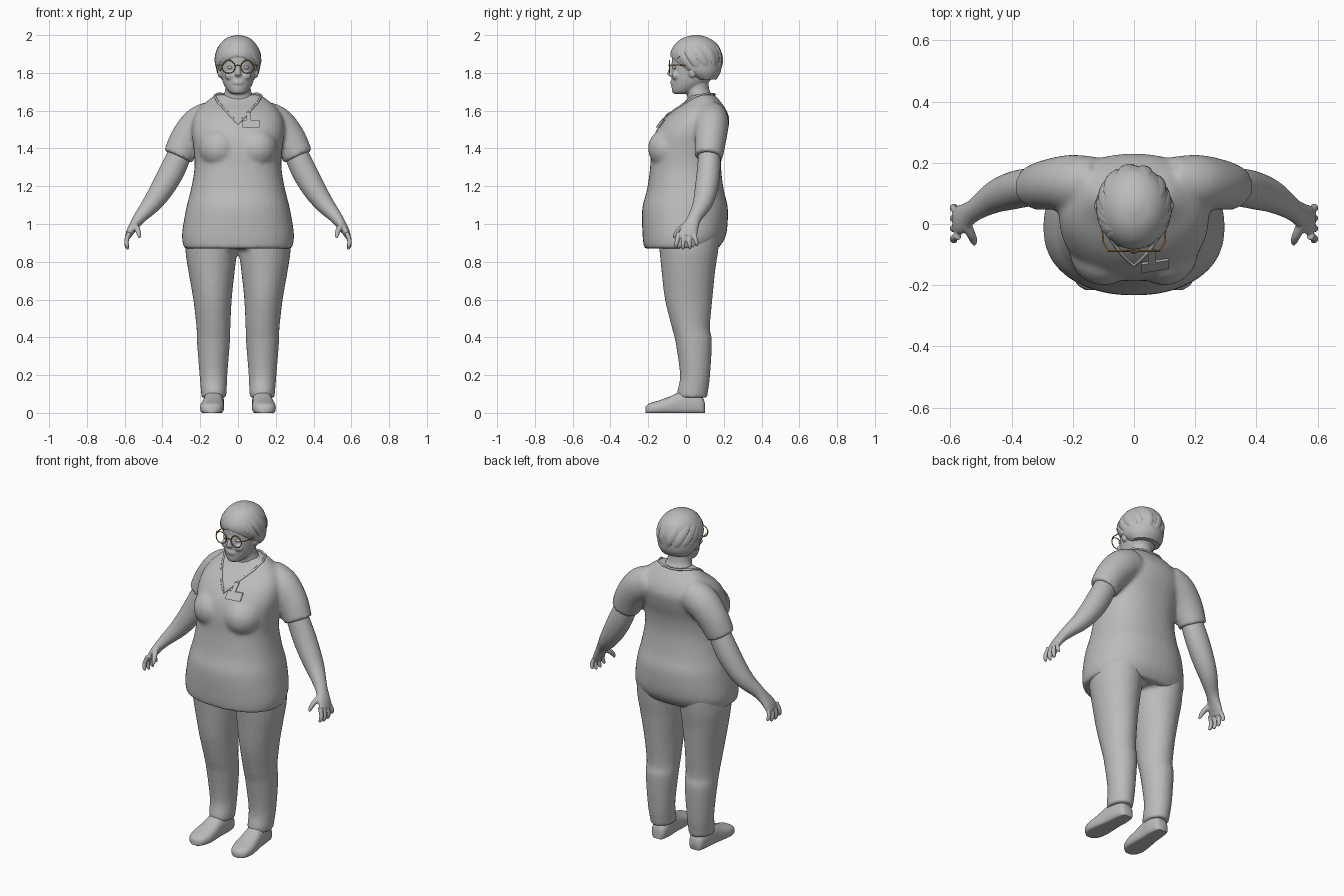
import bpy, bmesh, math
from mathutils import Vector, Matrix
from mathutils.bvhtree import BVHTree

if "Cube" in bpy.data.objects:
    bpy.data.objects.remove(bpy.data.objects["Cube"])

X, Y, Z = Vector((1, 0, 0)), Vector((0, 1, 0)), Vector((0, 0, 1))


def material(name, rgb):
    m = bpy.data.materials.new(name)
    m.use_nodes = True
    m.diffuse_color = (*rgb, 1)
    m.node_tree.nodes["Principled BSDF"].inputs["Base Color"].default_value = (*rgb, 1)
    return m


GREY = material("soft grey", (0.5, 0.5, 0.5))
GOLD = material("amber gold", (0.55, 0.3, 0.06))


def spline(rows, steps):
    """Smooth curve through rows of any length."""
    p = [Vector(r) for r in rows]
    out = []
    for i in range(len(p) - 1):
        a, b, c, d = p[max(i - 1, 0)], p[i], p[i + 1], p[min(i + 2, len(p) - 1)]
        for k in range(steps):
            t = k / steps
            out.append(b + (c - a) * (t / 2) + (a * 2 - b * 5 + c * 4 - d) * (t * t / 2)
                       + (b * 3 - a - c * 3 + d) * (t ** 3 / 2))
    return out + [p[-1]]


def loft(bm, rows, ref=Y, axis=None, side=1, sides=24, power=1, steps=4):
    """Rows are x, y, z, width radius, depth radius (depth lies along ref)."""
    pts = spline(rows, steps)
    rings = []
    for i, r in enumerate(pts):
        c = Vector(r[:3])
        t = axis or (Vector(pts[min(i + 1, len(pts) - 1)][:3])
                     - Vector(pts[max(i - 1, 0)][:3])).normalized()
        n = ref(c) if callable(ref) else ref
        u = n.cross(t).normalized()
        v = t.cross(u)
        ring = []
        for k in range(sides):
            cs, sn = math.cos(math.tau * k / sides), math.sin(math.tau * k / sides)
            co = (c + u * (r[3] * math.copysign(abs(cs) ** power, cs))
                  + v * (r[4] * math.copysign(abs(sn) ** power, sn)))
            ring.append(bm.verts.new((co.x * side, co.y, max(co.z, 0))))
        rings.append(ring)
    for a, b in zip(rings, rings[1:]):
        for k in range(sides):
            j = (k + 1) % sides
            bm.faces.new((a[k], a[j], b[j], b[k]))
    bm.faces.new(rings[0][::-1])
    bm.faces.new(rings[-1])


def ball(bm, centre, radii):
    m = Matrix.Translation(centre) @ Matrix.Diagonal((*radii, 1))
    bmesh.ops.create_uvsphere(bm, u_segments=20, v_segments=12, radius=1, matrix=m)


def upright(rows):
    """Turn z, half width, front y, back y into loft rows."""
    return [(0, (f + b) / 2, z, w, (b - f) / 2) for z, w, f, b in rows]


def finish(bm, name, mat=GREY, voxel=0, relax=0):
    bmesh.ops.recalc_face_normals(bm, faces=bm.faces)
    me = bpy.data.meshes.new(name)
    bm.to_mesh(me)
    bm.free()
    me.materials.append(mat)
    me.shade_smooth()
    me.set_sharp_from_angle(angle=math.radians(45))
    ob = bpy.data.objects.new(name, me)
    bpy.context.collection.objects.link(ob)
    if voxel:
        mod = ob.modifiers.new("blend", "REMESH")
        mod.mode, mod.voxel_size, mod.use_smooth_shade = "VOXEL", voxel, True
        mod = ob.modifiers.new("relax", "SMOOTH")
        mod.factor, mod.iterations = 0.5, relax
    return ob


def tube(name, pts, radius, mat=GREY, cyclic=False):
    cu = bpy.data.curves.new(name, "CURVE")
    cu.dimensions, cu.bevel_depth, cu.bevel_resolution = "3D", radius, 2
    sp = cu.splines.new("POLY")
    sp.points.add(len(pts) - 1)
    for q, p in zip(sp.points, pts):
        q.co = (*p, 1)
    sp.use_cyclic_u = cyclic
    cu.materials.append(mat)
    bpy.context.collection.objects.link(bpy.data.objects.new(name, cu))


# Shirt: torso, bust and short sleeves blended together
bm = bmesh.new()
loft(bm, upright([(.87, .285, -.222, .17), (.94, .297, -.23, .212), (1.08, .275, -.232, .222),
                  (1.18, .25, -.207, .2), (1.3, .23, -.19, .186), (1.4, .235, -.185, .195),
                  (1.48, .245, -.165, .218), (1.55, .24, -.12, .23), (1.6, .215, -.07, .215),
                  (1.645, .17, -.01, .185), (1.685, .12, .03, .15)]),
     axis=Z, sides=40, power=.88)
for s in (1, -1):
    ball(bm, (.1 * s, -.09, 1.4), (.11, .112, .11))
    loft(bm, [(.12, .14, 1.565, .09, .08), (.2, .135, 1.53, .096, .092),
              (.27, .13, 1.45, .09, .084), (.318, .12, 1.355, .081, .075)], side=s)
shirt = finish(bm, "shirt", voxel=.012, relax=5)

surface = BVHTree.FromPolygons([v.co for v in shirt.data.vertices],
                               [tuple(p.vertices) for p in shirt.data.polygons])


def on_chest(x, z):
    hit = surface.ray_cast(Vector((x, -1, z)), Y)
    return hit[0] or Vector((x, 0, z))


# V-neck trim
right = [on_chest(.12 * k / 8, 1.53 + .13 * k / 8) for k in range(8)]
back = [Vector((.125, .06, 1.68)), Vector((.105, .115, 1.69)), Vector((.05, .148, 1.687))]
half = right + back
tube("neck_trim", half + [Vector((0, .153, 1.685))]
     + [Vector((-p.x, p.y, p.z)) for p in half[:0:-1]], .006, cyclic=True)

# Name badge and clip
for name, x0, x1, z0, z1 in (("badge", .025, .115, 1.51, 1.55), ("badge_clip", .045, .07, 1.55, 1.59)):
    bm = bmesh.new()
    corners = [on_chest(x, z) - Y * .014 for x, z in ((x0, z0), (x1, z0), (x1, z1), (x0, z1))]
    f = bm.faces.new([bm.verts.new(c) for c in corners])
    ext = bmesh.ops.extrude_face_region(bm, geom=[f])["geom"]
    bmesh.ops.translate(bm, verts=[e for e in ext if isinstance(e, bmesh.types.BMVert)], vec=Y * .007)
    finish(bm, name)

# Trousers: hips and two legs
bm = bmesh.new()
loft(bm, upright([(.87, .22, -.12, .15), (.93, .27, -.15, .18), (1.0, .27, -.16, .185)]), axis=Z)
for s in (1, -1):
    rows = [(.95, .142, .137, -.15, .18), (.85, .142, .136, -.14, .17), (.75, .14, .123, -.13, .155),
            (.6, .135, .102, -.112, .14), (.45, .13, .09, -.075, .127), (.38, .13, .088, -.057, .138),
            (.2, .13, .074, -.032, .128), (.11, .128, .068, -.048, .117), (.08, .128, .065, -.045, .112)]
    loft(bm, [(cx, (f + b) / 2, z, w, (b - f) / 2) for z, cx, w, f, b in rows], axis=-Z, side=s)
finish(bm, "trousers", voxel=.012, relax=4)

# Shoes
for s, name in ((1, "left_shoe"), (-1, "right_shoe")):
    bm = bmesh.new()
    rows = [(.1, .125, .025, .05), (.085, .125, .042, .085), (.03, .126, .052, .12),
            (-.03, .13, .054, .112), (-.09, .134, .06, .085), (-.15, .138, .062, .064),
            (-.195, .14, .048, .05), (-.215, .14, .02, .032)]
    loft(bm, [(x, y, h * .4, w, h * .6) for y, x, w, h in rows], ref=Z, axis=-Y, side=s, power=.8)
    finish(bm, name)

# Arms with hands
for s, name in ((1, "left_arm"), (-1, "right_arm")):
    bm = bmesh.new()
    loft(bm, [(.285, .125, 1.42, .06, .055), (.345, .12, 1.29, .067, .062), (.4, .108, 1.19, .062, .061),
              (.455, .088, 1.11, .051, .052), (.515, .05, 1.04, .035, .037),
              (.545, .03, 1.0, .027, .04), (.567, .015, .965, .022, .048),
              (.582, .008, .935, .016, .044)], side=s)
    for i, length in enumerate((.055, .072, .075, .065)):
        y = .042 - .027 * i
        loft(bm, [(.575, y, .955, .013, .013), (.59, y * 1.2, .94 - length * .4, .012, .012),
                  (.588, y * 1.35, .94 - length * .8, .011, .011),
                  (.58, y * 1.4, .94 - length, .006, .006)], side=s, sides=12)
    loft(bm, [(.55, .0, .995, .018, .018), (.532, -.035, .97, .015, .015),
              (.524, -.055, .945, .012, .012), (.522, -.066, .925, .006, .006)], side=s, sides=12)
    finish(bm, name, voxel=.005, relax=3)

# Neck, head and facial features
bm = bmesh.new()
loft(bm, [(0, .085, 1.6, .1, .075), (0, .075, 1.67, .082, .068),
          (0, .06, 1.71, .068, .064), (0, .05, 1.77, .066, .066)], axis=Z)
loft(bm, upright([(1.688, .025, -.06, .0), (1.7, .05, -.073, .05), (1.74, .076, -.077, .11),
                  (1.79, .09, -.077, .15), (1.84, .096, -.076, .165), (1.9, .098, -.072, .17),
                  (1.95, .085, -.045, .15), (1.985, .04, .01, .09)]), axis=Z, sides=32)
loft(bm, [(0, -.068, 1.845, .01, .01), (0, -.08, 1.815, .012, .014),
          (0, -.084, 1.793, .017, .015), (0, -.076, 1.782, .014, .01)], axis=-Z, sides=12)
for z in (1.754, 1.745):
    ball(bm, (0, -.073, z), (.028, .01, .006))
for s in (1, -1):
    ball(bm, (.04 * s, -.055, 1.785), (.03, .02, .024))
    ball(bm, (.097 * s, .035, 1.805), (.012, .022, .032))
finish(bm, "head", voxel=.005, relax=3)

bm = bmesh.new()
for s in (1, -1):
    ball(bm, (.042 * s, -.061, 1.828), (.015, .012, .009))
finish(bm, "eyes")

# Hair: cap trimmed around the face, with strands fanning from the crown
bm = bmesh.new()
loft(bm, upright([(1.765, .085, .04, .16), (1.8, .11, -.03, .182), (1.85, .118, -.07, .19),
                  (1.9, .117, -.083, .189), (1.95, .097, -.06, .168), (1.985, .06, -.015, .12),
                  (2.0, .012, .04, .07)]), axis=Z, sides=40)
bmesh.ops.bisect_plane(bm, geom=bm.verts[:] + bm.edges[:] + bm.faces[:],
                       plane_co=(0, -.085, 1.89), plane_no=(0, -.12, -.145), clear_outer=True)
bmesh.ops.holes_fill(bm, edges=[e for e in bm.edges if e.is_boundary])
finish(bm, "hair")

CENTRE, RADII = Vector((0, .055, 1.87)), Vector((.117, .136, .122))
crown = Vector((-.2, -.5, .84)).normalized()


def strand(bm, end, width):
    end = Vector(end).normalized()
    rows = []
    for k in range(7):
        d = crown.slerp(end, k / 6)
        p = CENTRE + d * RADII
        w = width * (.35 + .65 * math.sin(math.pi * (.12 + k / 8)))
        rows.append((*p, w, .007))
    loft(bm, rows, ref=lambda c: (c - CENTRE).normalized(), sides=10, steps=3)


bm = bmesh.new()
for i in range(11):
    a = math.radians(-10 + 20 * i)
    strand(bm, (math.cos(a), math.sin(a), -.5), .024)
for end in ((.95, -.45, -.12), (.8, -.7, .12), (-.9, -.5, -.1), (-.7, -.75, .15)):
    strand(bm, end, .026)
finish(bm, "hair_strands")

# Glasses: round rims, bridge and temples
for s, side in ((1, "left"), (-1, "right")):
    rim = [(.05 * s + .034 * math.cos(a), -.088, 1.832 + .034 * math.sin(a))
           for a in (math.tau * k / 28 for k in range(28))]
    tube(side + "_rim", rim, .0028, GOLD, True)
    tube(side + "_temple", [(.084 * s, -.088, 1.842), (.1 * s, -.06, 1.842),
                            (.108 * s, .03, 1.838)], .0028, GOLD)
tube("bridge", [(-.017, -.088, 1.836), (0, -.092, 1.841), (.017, -.088, 1.836)], .0028, GOLD)
